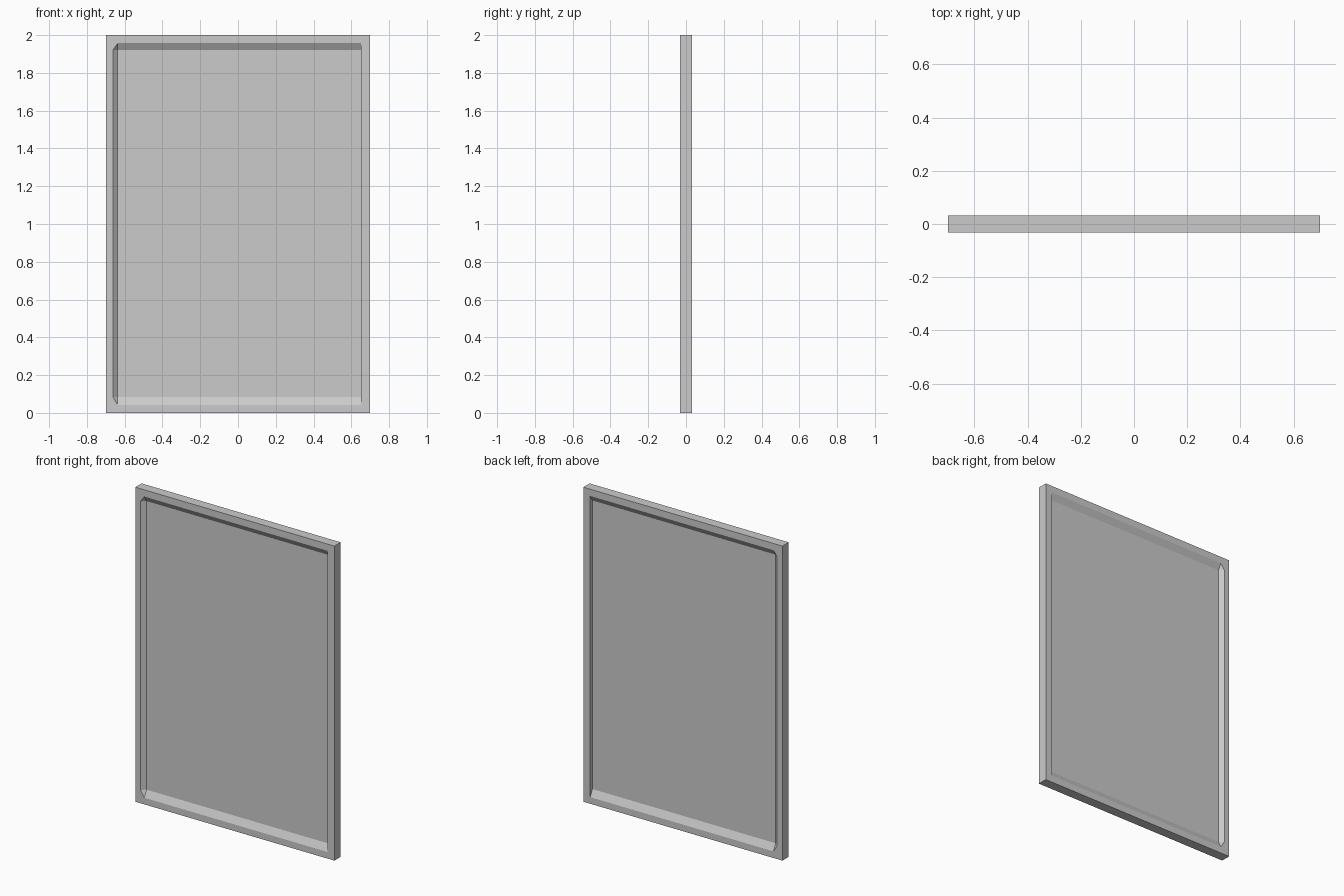
import bpy, bmesh

if "Cube" in bpy.data.objects:
    bpy.data.objects.remove(bpy.data.objects["Cube"])

HALF_T = 0.0315   # half thickness of the frame
PANEL_Y = 0.009   # half thickness of the recessed panel


def make_object(name, bm):
    bmesh.ops.recalc_face_normals(bm, faces=bm.faces)
    mesh = bpy.data.meshes.new(name)
    bm.to_mesh(mesh)
    bm.free()
    obj = bpy.data.objects.new(name, mesh)
    bpy.context.collection.objects.link(obj)
    return obj


def loop(bm, points, y):
    return [bm.verts.new((x, y, z)) for x, z in points]


# Outline, opening (clipped left corners) and foot of the sloped reveal
outer = [(-0.7, 0), (0.7, 0), (0.7, 2), (-0.7, 2)]
opening = [(-0.637, 0.042), (0.652, 0.042), (0.652, 1.957),
           (-0.637, 1.957), (-0.663, 1.92), (-0.663, 0.085)]
foot = [(-0.637, 0.085), (0.652, 0.085), (0.652, 1.92), (-0.637, 1.92)]

# Frame: flat border and sloped reveals on both sides, plus the rim
bm = bmesh.new()
rims = []
for side in (-1, 1):
    o = loop(bm, outer, side * HALF_T)
    p = loop(bm, opening, side * HALF_T)
    q = loop(bm, foot, side * PANEL_Y)
    border = [(o[0], o[1], p[1], p[0]), (o[1], o[2], p[2], p[1]),
              (o[2], o[3], p[3], p[2]), (o[3], p[4], p[3]),
              (o[3], o[0], p[5], p[4]), (o[0], p[0], p[5])]
    reveal = [(p[0], p[1], q[1], q[0]), (p[1], p[2], q[2], q[1]),
              (p[2], p[3], q[3], q[2]), (p[3], p[4], q[3]),
              (p[4], p[5], q[0], q[3]), (p[5], p[0], q[0])]
    for f in border + reveal:
        bm.faces.new(f)
    rims.append((o, q))
(fo, fq), (bo, bq) = rims
for front, back in ((fo, bo), (fq, bq)):
    for i in range(4):
        j = (i + 1) % 4
        bm.faces.new((front[i], front[j], back[j], back[i]))
make_object("frame", bm)

# Panel: thin slab filling the frame
bm = bmesh.new()
a, b = (loop(bm, foot, s * PANEL_Y) for s in (-1, 1))
bm.faces.new(a)
bm.faces.new(b)
for i in range(4):
    j = (i + 1) % 4
    bm.faces.new((a[i], a[j], b[j], b[i]))
make_object("panel", bm)
